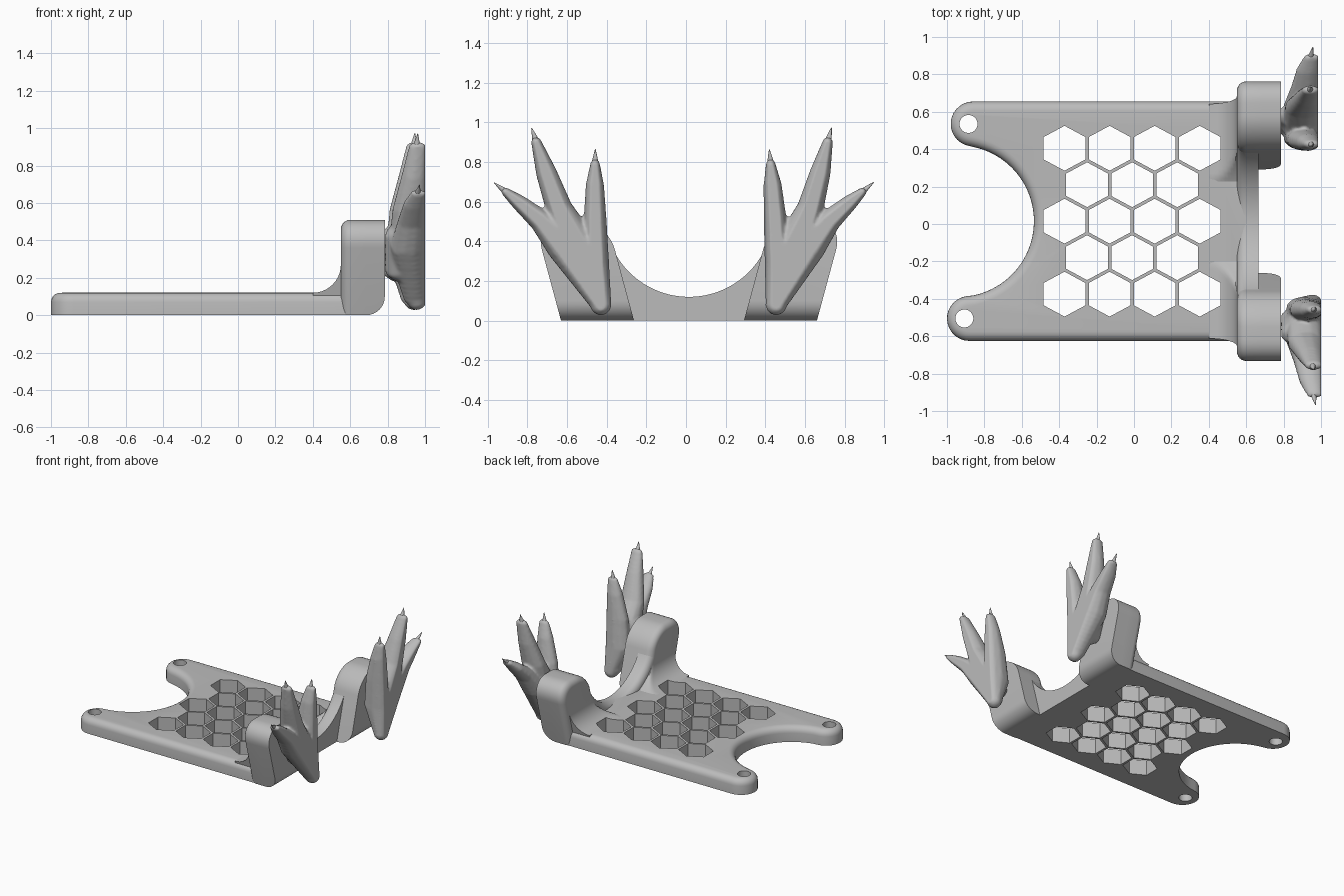
import bpy, bmesh
from math import sin, cos, radians, sqrt, hypot, atan2, pi
from mathutils import Vector, Matrix

old = bpy.data.objects.get("Cube")
if old:
    bpy.data.objects.remove(old, do_unlink=True)

grey = bpy.data.materials.new("plain grey")
grey.use_nodes = True
tone = (0.5, 0.5, 0.5, 1)
grey.diffuse_color = tone
grey.node_tree.nodes["Principled BSDF"].inputs["Base Color"].default_value = tone

BODY_Y = 0.015


def make(name, bm, y=0.0):
    bmesh.ops.recalc_face_normals(bm, faces=bm.faces[:])
    mesh = bpy.data.meshes.new(name)
    bm.to_mesh(mesh)
    bm.free()
    obj = bpy.data.objects.new(name, mesh)
    bpy.context.collection.objects.link(obj)
    obj.location.y = y
    mesh.materials.append(grey)
    return obj


def activate(obj):
    bpy.ops.object.select_all(action='DESELECT')
    obj.select_set(True)
    bpy.context.view_layer.objects.active = obj


def apply_all(obj):
    activate(obj)
    for m in list(obj.modifiers):
        bpy.ops.object.modifier_apply(modifier=m.name)


def smooth(obj, angle=35):
    activate(obj)
    bpy.ops.object.shade_smooth_by_angle(angle=radians(angle))


def arc(cx, cy, r, a0, a1, n):
    return [(cx + r * cos(a0 + (a1 - a0) * i / n), cy + r * sin(a0 + (a1 - a0) * i / n))
            for i in range(n + 1)]


def prism(bm, outline, z0, z1):
    face = bm.faces.new([bm.verts.new((x, y, z0)) for x, y in outline])
    ext = bmesh.ops.extrude_face_region(bm, geom=[face])
    verts = [g for g in ext["geom"] if isinstance(g, bmesh.types.BMVert)]
    bmesh.ops.translate(bm, verts=verts, vec=(0, 0, z1 - z0))


def loft(name, sections):
    bm = bmesh.new()
    rings = [[bm.verts.new(p) for p in s] for s in sections]
    n = len(rings[0])
    for a, b in zip(rings, rings[1:]):
        for i in range(n):
            j = (i + 1) % n
            bm.faces.new((a[i], a[j], b[j], b[i]))
    bm.faces.new(rings[0])
    bm.faces.new(rings[-1])
    return make(name, bm, BODY_Y)


# Base plate: two rounded ears around a scooped end, softened top rim
HALF, EAR, THICK = 0.64, 0.12, 0.12
SCOOP_X, SCOOP_R = -0.94, 0.405
ear_y = HALF - EAR
ear_xs = {1: -0.86, -1: -0.88}
lean = {s: atan2(ear_y, ear_xs[s] - SCOOP_X) for s in ear_xs}
outline = [(0.6, -HALF), (0.6, HALF)]
outline += arc(ear_xs[1], ear_y, EAR, pi / 2, pi + lean[1], 14)
outline += arc(SCOOP_X, 0, SCOOP_R, lean[1], -lean[-1], 32)[1:-1]
outline += arc(ear_xs[-1], -ear_y, EAR, pi - lean[-1], 1.5 * pi, 14)
bm = bmesh.new()
prism(bm, outline, 0, THICK)
rim = [e for e in bm.edges if all(v.co.z > 0.1 for v in e.verts)
       and min(v.co.x for v in e.verts) < 0.59]
bmesh.ops.bevel(bm, geom=rim, offset=0.05, segments=5, profile=0.5, affect='EDGES')
plate = make("base_plate", bm, BODY_Y)

# Stations along x shared by the posts and the web between them
FRONT, FILLET, ROUND = 0.55, 0.15, 0.05
stations = []          # x, lowest z, highest z, inset
for i in range(11):
    a = pi / 2 * i / 10
    stations.append((FRONT - FILLET + FILLET * sin(a), 0,
                     THICK + FILLET * (1 - cos(a)), ROUND))
for i in range(7):
    a = pi / 2 * i / 6
    stations.append((FRONT + ROUND * (1 - cos(a)), 0, 1, ROUND * (1 - sin(a))))


# U-shaped web
def web_section(x, lo, hi, d):
    r = 0.426 + d
    pts = [(x, -0.46, 0), (x, 0.46, 0)]
    for i in range(49):
        y = 0.46 * cos(pi * i / 48)
        u = 0.546 - sqrt(max(r * r - y * y, 0))
        pts.append((x, y, min(hi, u, 0.4)))
    return pts


web = loft("curved_web", [web_section(*s) for s in stations + [(0.665, 0, 1, 0)]])


# Leaning posts with rounded tops and a rounded lower back edge
def post_section(side, x, lo, hi, d):
    u0, u1, top, r = 0.277 + d, 0.645 - d, 0.51 - d, 0.15 - d
    pts = [(u0, 0), (u1, 0)]
    pts += arc(u1 - r, top - r, r, 0, pi / 2, 10)
    pts += arc(u0 + r, top - r, r, pi / 2, pi, 10)
    out = []
    for u, z in pts:
        z = min(max(z, lo), hi)
        out.append((x, side * (u + 0.27 * z), z))
    return out


under = [(0.685 + 0.1 * sin(pi * i / 16), 0.1 * (1 - cos(pi * i / 16)), 1, 0)
         for i in range(9)]
posts = [loft(n + "_post", [post_section(s, *st) for st in stations + under])
         for n, s in (("rear", 1), ("front", -1))]

# Cutters: honeycomb openings and ear holes
bm = bmesh.new()
for row in range(-2, 3):
    count = 3 if row % 2 else 4
    for k in range(count):
        cx = -0.01 + 0.241 * (k - (count - 1) / 2)
        hexagon = [(cx + 0.1285 * cos(radians(30 + 60 * i)),
                    0.195 * row + 0.12 * sin(radians(30 + 60 * i))) for i in range(6)]
        prism(bm, hexagon, -0.1, 0.3)
for s, hx in ((1, -0.885), (-1, -0.907)):
    prism(bm, arc(hx, s * ear_y, 0.048, 0, 2 * pi, 32)[:-1], -0.1, 0.3)
cutter = make("hole_cutter", bm, BODY_Y)
cutter.hide_render = True
for obj in [plate, web] + posts:
    mod = obj.modifiers.new("holes", 'BOOLEAN')
    mod.operation = 'DIFFERENCE'
    mod.solver = 'EXACT'
    mod.object = cutter
    apply_all(obj)
    smooth(obj)
bpy.data.objects.remove(cutter, do_unlink=True)

# Clawed feet: each toe is a chain of (y, z, radius, thickness)
TOES = [
    [(.455, .08, .055, .10), (.46, .28, .065, .19), (.45, .50, .06, .17),
     (.437, .68, .048, .12), (.427, .79, .025, .08)],
    [(.46, .10, .05, .12), (.54, .35, .11, .20), (.625, .56, .07, .18),
     (.675, .74, .055, .13), (.715, .90, .027, .09)],
    [(.47, .10, .05, .12), (.615, .37, .09, .19), (.72, .50, .06, .15),
     (.82, .59, .042, .12), (.89, .65, .022, .08)],
]
ANKLE = [(.52, .25, .08, .22), (.58, .42, .08, .22)]


def blob(bm, sole, y, z, r, t):
    m = Matrix.Translation((sole - 0.45 * t, y, z)) @ Matrix.Diagonal((0.55 * t, r, r, 1))
    bmesh.ops.create_icosphere(bm, subdivisions=2, radius=1, matrix=m)


def build_foot(name, sole, place):
    bm, claws = bmesh.new(), bmesh.new()
    for chain in TOES + [ANKLE]:
        for a, b in zip(chain, chain[1:]):
            steps = 10
            for i in range(steps + 1):
                y, z, r, t = (p + (q - p) * i / steps for p, q in zip(a, b))
                blob(bm, sole, place(y, z), z, r, t)
    for chain in TOES:
        (y0, z0, _, t0), (y1, z1, r, t1) = chain[-2:]
        a = Vector((sole - 0.45 * t0, place(y0, z0), z0))
        b = Vector((sole - 0.5 * t1, place(y1, z1), z1))
        d = (b - a).normalized()
        m = Matrix.Translation(b + d * 0.03) @ d.to_track_quat('Z', 'Y').to_matrix().to_4x4()
        bmesh.ops.create_cone(claws, cap_ends=True, segments=12, radius1=r * 0.9,
                              radius2=0.002, depth=0.09, matrix=m)
    foot = make(name, bm)
    mod = foot.modifiers.new("merge", 'REMESH')
    mod.mode = 'VOXEL'
    mod.voxel_size = 0.01
    soft = foot.modifiers.new("soften", 'SMOOTH')
    soft.factor = 0.5
    soft.iterations = 6
    apply_all(foot)
    for v in foot.data.vertices:          # flat sole
        v.co.x = min(v.co.x, sole)
    if not foot.data.materials:
        foot.data.materials.append(grey)
    smooth(foot, 50)
    smooth(make(name + "_claws", claws), 50)


build_foot("rear_foot", 0.985, lambda y, z: y)
build_foot("front_foot", 1.0, lambda y, z: -(y + 0.08 * (z - 0.4)))
